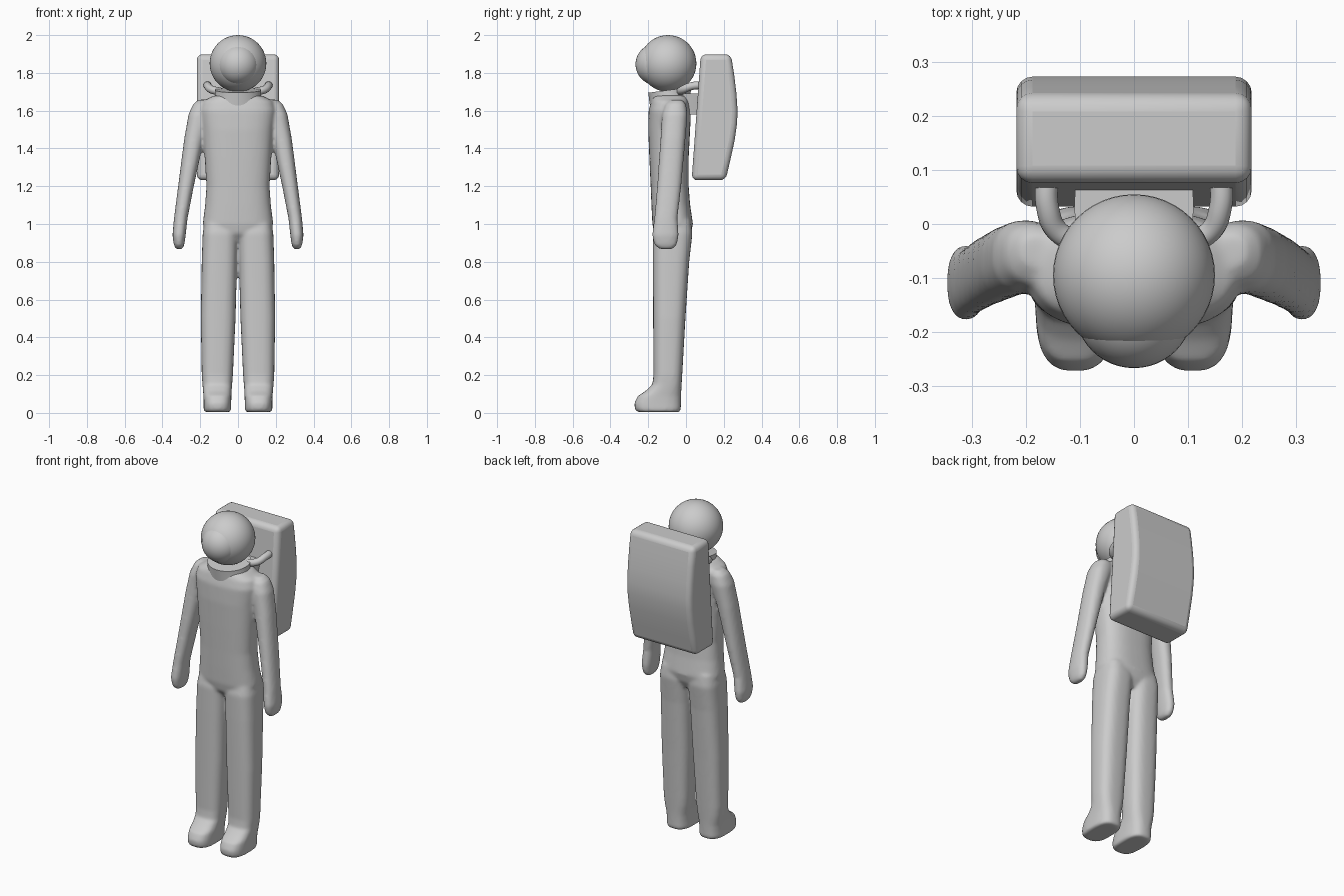
import bpy, bmesh, math
from mathutils import Vector

if "Cube" in bpy.data.objects:
    bpy.data.objects.remove(bpy.data.objects["Cube"])


def add_object(name, bm, angle=None):
    bmesh.ops.recalc_face_normals(bm, faces=bm.faces)
    mesh = bpy.data.meshes.new(name)
    bm.to_mesh(mesh)
    bm.free()
    ob = bpy.data.objects.new(name, mesh)
    bpy.context.collection.objects.link(ob)
    for p in mesh.polygons:
        p.use_smooth = True
    if angle:
        mesh.set_sharp_from_angle(angle=angle)
    return ob


def loft(bm, sections, side=1, power=2.5, n=40, slope=0.0):
    """Stack rounded sections (z, x0, x1, y0, y1) into a closed tube."""
    rings = []
    for z, x0, x1, y0, y1 in sections:
        ring = []
        for i in range(n):
            a = 2 * math.pi * i / n
            c, s = math.cos(a), math.sin(a)
            px = math.copysign(abs(c) ** (2 / power), c)
            py = math.copysign(abs(s) ** (2 / power), s)
            x = (x0 + x1) / 2 + px * (x1 - x0) / 2
            y = (y0 + y1) / 2 + py * (y1 - y0) / 2
            ring.append(bm.verts.new((side * x, y, z + slope * (y + 0.2))))
        rings.append(ring)
    faces = []
    for r0, r1 in zip(rings, rings[1:]):
        for i in range(n):
            j = (i + 1) % n
            faces.append(bm.faces.new((r0[i], r0[j], r1[j], r1[i])))
    faces.append(bm.faces.new(rings[0]))
    faces.append(bm.faces.new(rings[-1]))
    bmesh.ops.recalc_face_normals(bm, faces=faces)


# Suit: torso, arms and legs fused into one smooth skin
torso = [(0.905, -.05, .05, -.13, 0), (0.95, -.165, .165, -.168, .025),
         (1.0, -.187, .187, -.178, .037), (1.1, -.174, .174, -.183, .022),
         (1.2, -.167, .167, -.187, .014), (1.35, -.176, .176, -.194, .014),
         (1.5, -.187, .187, -.2, .022), (1.6, -.2, .2, -.198, .026),
         (1.65, -.185, .185, -.185, .02), (1.68, -.13, .13, -.175, .01)]
arm = [(1.658, .15, .21, -.08, -.02), (1.635, .13, .238, -.11, 0),
       (1.58, .14, .262, -.127, .008), (1.45, .18, .285, -.135, -.003),
       (1.2, .234, .317, -.153, -.025), (1.03, .267, .339, -.168, -.045),
       (0.94, .277, .347, -.18, -.038), (0.89, .284, .34, -.168, -.048),
       (0.866, .295, .328, -.14, -.07)]
leg = [(1.02, .01, .175, -.16, .025), (0.95, .0, .187, -.176, .034),
       (0.8, .005, .192, -.176, .017), (0.5, .013, .197, -.174, -.003),
       (0.2, .027, .192, -.172, -.02), (0.15, .031, .188, -.178, -.023),
       (0.115, .034, .185, -.215, -.025), (0.09, .035, .183, -.255, -.026),
       (0.05, .036, .182, -.274, -.027), (0.018, .036, .182, -.27, -.027),
       (0.004, .04, .177, -.255, -.035)]
bm = bmesh.new()
loft(bm, torso, 1, 2.6)
for side in (-1, 1):
    loft(bm, arm, side, 2.3)
    loft(bm, leg, side, 2.8)
suit = add_object("suit_body", bm)
remesh = suit.modifiers.new("fuse", 'REMESH')
remesh.mode = 'VOXEL'
remesh.voxel_size = 0.009
remesh.use_smooth_shade = True
smooth = suit.modifiers.new("soften", 'SMOOTH')
smooth.factor = 0.5
smooth.iterations = 8

# Neck collar, tilted up towards the back
bm = bmesh.new()
loft(bm, [(1.62, -.135, .135, -.19, .015), (1.65, -.122, .122, -.194, .02),
          (1.695, -.122, .122, -.2, .03)], 1, 2, 48, 0.13)
add_object("neck_collar", bm, math.radians(40))

# Helmet and bulging visor
for name, loc, r in (("helmet", (0, -.095, 1.85), .15),
                     ("visor", (0, -.157, 1.845), .11)):
    bm = bmesh.new()
    bmesh.ops.create_uvsphere(bm, u_segments=48, v_segments=24, radius=r)
    bmesh.ops.translate(bm, verts=bm.verts, vec=Vector(loc))
    add_object(name, bm)

# Backpack: side profile (y, z) extruded across x
profile = [(.03, 1.232), (.21, 1.232), (.235, 1.34), (.257, 1.44), (.27, 1.53),
           (.273, 1.6), (.267, 1.69), (.255, 1.79), (.238, 1.898), (.078, 1.898)]
bm = bmesh.new()
face = bm.faces.new([bm.verts.new((-.218, y, z)) for y, z in profile])
ext = bmesh.ops.extrude_face_region(bm, geom=[face])
bmesh.ops.translate(bm, vec=(.436, 0, 0),
                    verts=[v for v in ext["geom"] if isinstance(v, bmesh.types.BMVert)])
if not face.is_valid or len(face.edges[0].link_faces) < 2:
    bm.faces.new([v for v in bm.verts if v.co.x < 0])
pack = add_object("backpack", bm, math.radians(40))
bevel = pack.modifiers.new("round_edges", 'BEVEL')
bevel.width = 0.03
bevel.segments = 4
bevel.limit_method = 'ANGLE'
bevel.angle_limit = math.radians(40)

# Block joining the backpack to the upper back
bm = bmesh.new()
loft(bm, [(1.58, -.09, .09, -.02, .08), (1.69, -.11, .11, -.02, .09)], 1, 6)
add_object("pack_mount", bm, math.radians(40))

# Air hoses from backpack to collar
for side, label in ((-1, "left"), (1, "right")):
    curve = bpy.data.curves.new(label + "_hose", 'CURVE')
    curve.dimensions = '3D'
    curve.bevel_depth = 0.021
    curve.bevel_resolution = 4
    curve.use_fill_caps = True
    spline = curve.splines.new('BEZIER')
    pts = [(.16, .1, 1.735), (.16, .03, 1.73), (.14, -.015, 1.712), (.09, -.035, 1.7)]
    spline.bezier_points.add(len(pts) - 1)
    for bp, (x, y, z) in zip(spline.bezier_points, pts):
        bp.co = (side * x, y, z)
        bp.handle_left_type = bp.handle_right_type = 'AUTO'
    bpy.context.collection.objects.link(bpy.data.objects.new(label + "_hose", curve))
